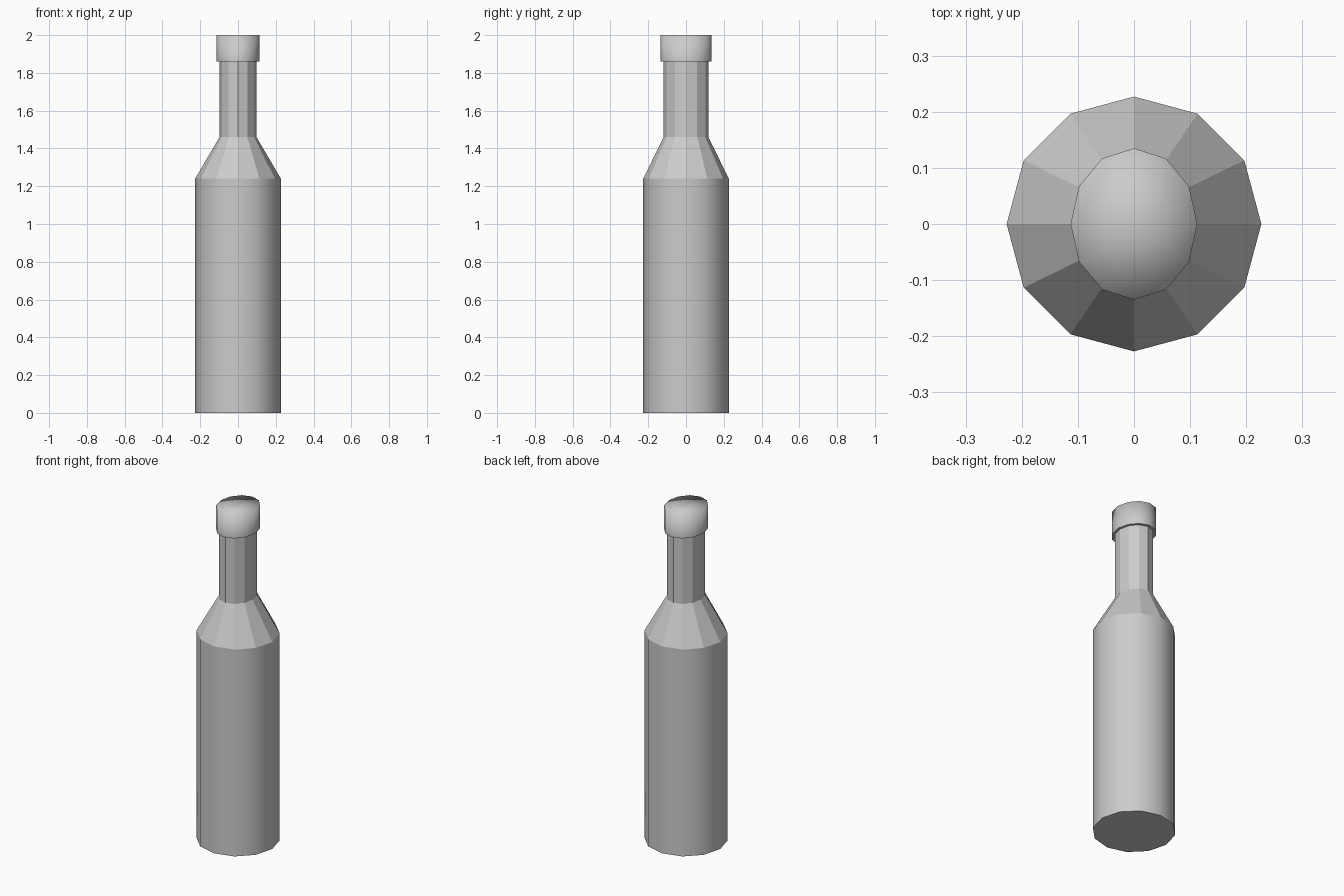
import bpy, bmesh, math

if "Cube" in bpy.data.objects:
    bpy.data.objects.remove(bpy.data.objects["Cube"])

SIDES = 12


def loft(name, rings, smooth_bands=(), bottom=True, fan_top=False):
    """Skin a stack of 12-sided elliptical rings given as (rx, ry, z)."""
    bm = bmesh.new()
    loops = []
    for rx, ry, z in rings:
        loops.append([bm.verts.new((rx * math.cos(2 * math.pi * i / SIDES),
                                    ry * math.sin(2 * math.pi * i / SIDES), z))
                      for i in range(SIDES)])
    for band, (a, b) in enumerate(zip(loops, loops[1:])):
        for i in range(SIDES):
            j = (i + 1) % SIDES
            face = bm.faces.new((a[i], a[j], b[j], b[i]))
            face.smooth = band in smooth_bands
    if bottom:
        bm.faces.new(loops[0][::-1])
    if fan_top:
        centre = bm.verts.new((0, 0, rings[-1][2]))
        top = loops[-1]
        for i in range(SIDES):
            face = bm.faces.new((top[i], top[(i + 1) % SIDES], centre))
            face.smooth = True
    mesh = bpy.data.meshes.new(name)
    bm.to_mesh(mesh)
    bm.free()
    obj = bpy.data.objects.new(name, mesh)
    bpy.context.collection.objects.link(obj)
    return obj


# Bottle: smooth round body, faceted shoulder and slightly oval neck
loft("bottle", [(0.227, 0.227, 0.0), (0.227, 0.227, 1.24),
                (0.098, 0.118, 1.46), (0.098, 0.118, 1.86)],
     smooth_bands=(0,))

# Cap: oval collar overhanging the neck, with a soft-shaded flat top
loft("cap", [(0.098, 0.118, 1.86), (0.113, 0.135, 1.86), (0.113, 0.135, 2.0)],
     smooth_bands=(1,), bottom=False, fan_top=True)
